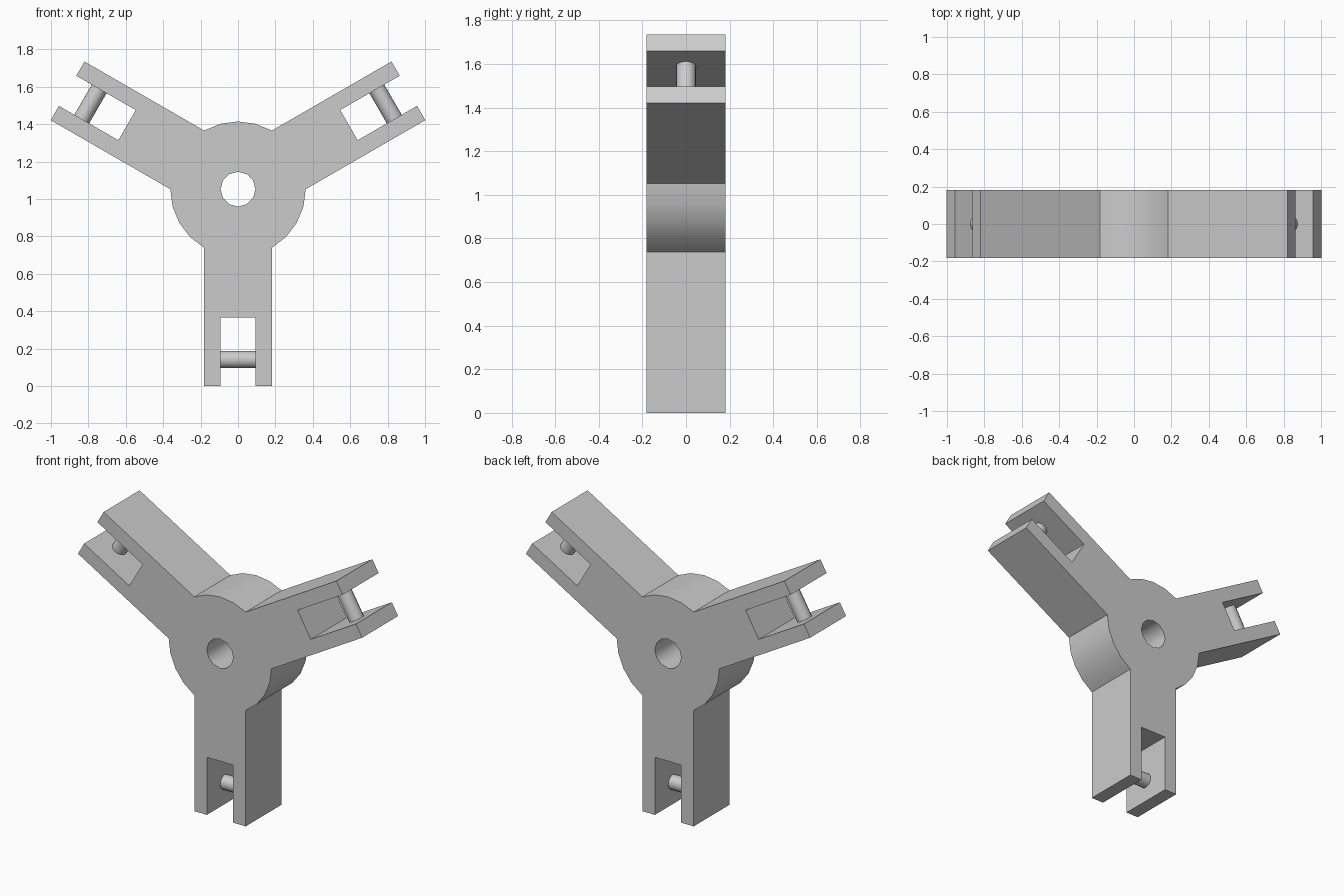
import bpy, bmesh
from math import sin, cos, radians
from mathutils import Matrix, Vector

cube = bpy.data.objects.get("Cube")
if cube:
    bpy.data.objects.remove(cube, do_unlink=True)

LENGTH, HALF, SLOT, SLOT_END = 1.052, 0.181, 0.093, 0.685
HUB, HOLE = 0.362, 0.093
PIN_RADIUS, PIN_DIST = 0.046, 0.911
CENTRE = Vector((0, 0, LENGTH))

grey = bpy.data.materials.new("plain_grey")
grey.use_nodes = True
grey.diffuse_color = (0.6, 0.6, 0.6, 1)
grey.node_tree.nodes["Principled BSDF"].inputs["Base Color"].default_value = (0.6, 0.6, 0.6, 1)


def finish(bm, name):
    bmesh.ops.recalc_face_normals(bm, faces=bm.faces)
    mesh = bpy.data.meshes.new(name)
    bm.to_mesh(mesh)
    bm.free()
    mesh.materials.append(grey)
    obj = bpy.data.objects.new(name, mesh)
    bpy.context.collection.objects.link(obj)
    bpy.ops.object.select_all(action="DESELECT")
    obj.select_set(True)
    bpy.context.view_layer.objects.active = obj
    bpy.ops.object.shade_smooth_by_angle(angle=radians(35))
    return obj


def ring(radius, degrees):
    return [Vector((radius * cos(radians(a)), 0, radius * sin(radians(a)))) for a in degrees]


def turn(k):
    return Matrix.Rotation(radians(-120 * k), 4, "Y")


# One forked arm plus the hub arc beside it, repeated three times
fork = [(-HALF, LENGTH), (-SLOT, LENGTH), (-SLOT, SLOT_END),
        (SLOT, SLOT_END), (SLOT, LENGTH), (HALF, LENGTH)]
third = [Vector((x, 0, -d)) for x, d in fork] + ring(HUB, range(-60, 1, 15))
outline = [turn(k) @ p for k in range(3) for p in third]

# Three-armed body with the central bore
bm = bmesh.new()
for loop in (outline, ring(HOLE, range(0, 360, 30))):
    verts = [bm.verts.new(p + CENTRE - Vector((0, HALF, 0))) for p in loop]
    for a, b in zip(verts, verts[1:] + verts[:1]):
        bm.edges.new((a, b))
bmesh.ops.triangle_fill(bm, edges=bm.edges[:], use_beauty=True, normal=(0, -1, 0))
extruded = bmesh.ops.extrude_face_region(bm, geom=bm.faces[:])
top = [g for g in extruded["geom"] if isinstance(g, bmesh.types.BMVert)]
bmesh.ops.translate(bm, verts=top, vec=(0, 2 * HALF, 0))
finish(bm, "three_arm_body")

# Cross pin in each fork
for k, name in enumerate(("lower_pin", "left_pin", "right_pin")):
    bm = bmesh.new()
    place = (Matrix.Translation(CENTRE) @ turn(k) @ Matrix.Translation((0, 0, -PIN_DIST))
             @ Matrix.Rotation(radians(90), 4, "Y"))
    bmesh.ops.create_cone(bm, cap_ends=True, segments=16, radius1=PIN_RADIUS,
                          radius2=PIN_RADIUS, depth=2 * SLOT + 0.01, matrix=place)
    finish(bm, name)
